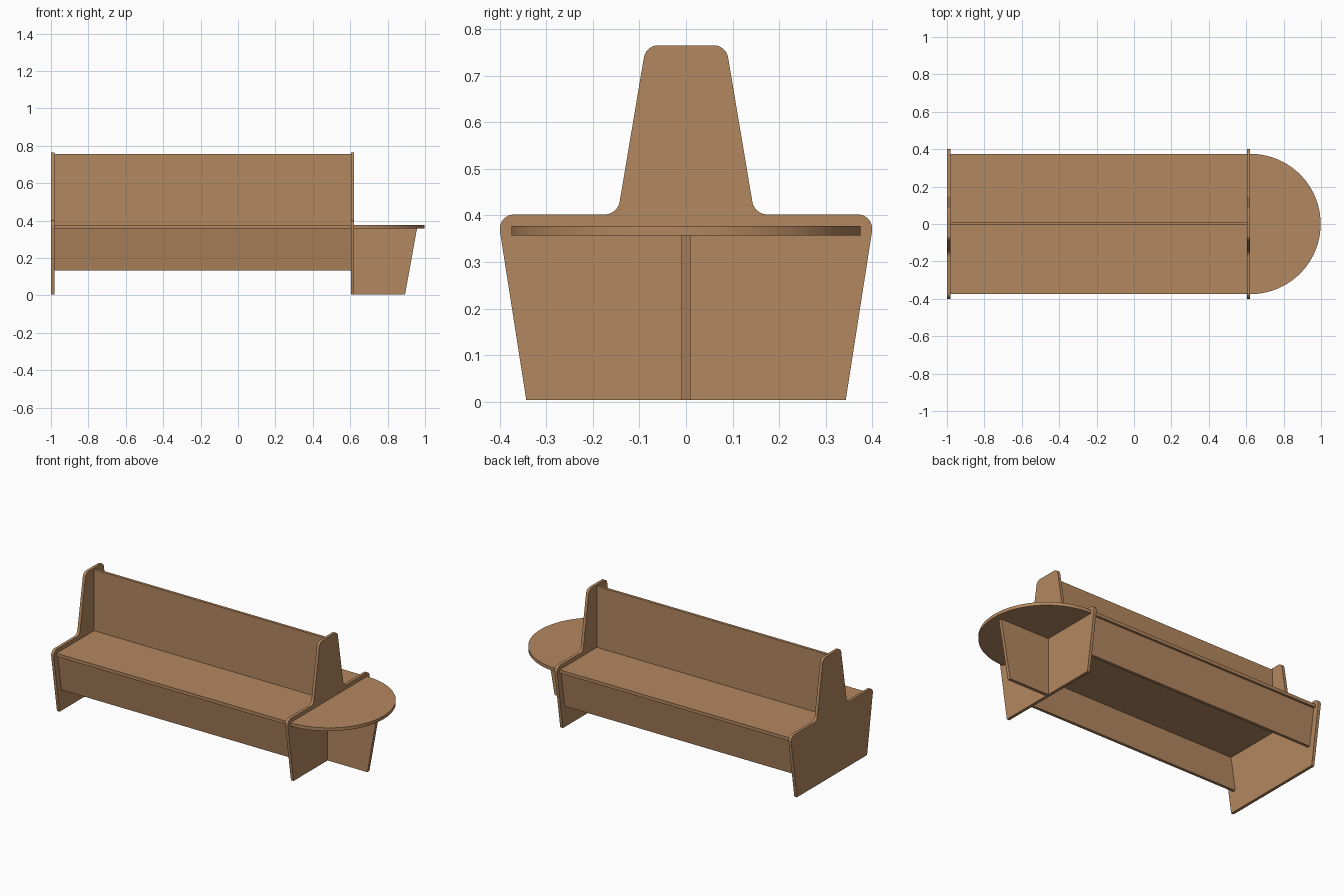
import bpy, bmesh, math
from mathutils import Vector

if "Cube" in bpy.data.objects:
    bpy.data.objects.remove(bpy.data.objects["Cube"])

wood = bpy.data.materials.new("warm wood")
wood.diffuse_color = (0.45, 0.243, 0.116, 1)
wood.use_nodes = True
wood.node_tree.nodes["Principled BSDF"].inputs["Base Color"].default_value = wood.diffuse_color


def extrude(name, outline, axis, lo, hi):
    """Extrude a 2D outline along an axis: x (outline y,z), y (x,z) or z (x,y)."""
    place = {"x": lambda a, b, t: (t, a, b),
             "y": lambda a, b, t: (a, t, b),
             "z": lambda a, b, t: (a, b, t)}[axis]
    bm = bmesh.new()
    low = [bm.verts.new(place(a, b, lo)) for a, b in outline]
    high = [bm.verts.new(place(a, b, hi)) for a, b in outline]
    bm.faces.new(low)
    bm.faces.new(high)
    n = len(outline)
    for i in range(n):
        j = (i + 1) % n
        bm.faces.new((low[i], low[j], high[j], high[i]))
    bmesh.ops.recalc_face_normals(bm, faces=bm.faces)
    mesh = bpy.data.meshes.new(name)
    bm.to_mesh(mesh)
    bm.free()
    mesh.materials.append(wood)
    mesh.shade_smooth()
    mesh.set_sharp_from_angle(angle=math.radians(30))
    obj = bpy.data.objects.new(name, mesh)
    bpy.context.collection.objects.link(obj)
    return obj


def rounded(corners, steps=8):
    """Replace each (x, y, radius) corner with a tangent arc."""
    out = []
    for i, (x, y, r) in enumerate(corners):
        p = Vector((x, y))
        if r == 0:
            out.append((x, y))
            continue
        a = (Vector(corners[i - 1][:2]) - p).normalized()
        b = (Vector(corners[(i + 1) % len(corners)][:2]) - p).normalized()
        half = a.angle(b) / 2
        c = p + (a + b).normalized() * (r / math.sin(half))
        s, e = p + a * (r / math.tan(half)) - c, p + b * (r / math.tan(half)) - c
        sweep = s.angle(e)
        for k in range(steps + 1):
            t = k / steps
            q = c + (s * math.sin((1 - t) * sweep) + e * math.sin(t * sweep)) / math.sin(sweep)
            out.append((q.x, q.y))
    return out


# End panels: wide tapering base with a narrow raised back
right = [(0.343, 0.004, 0), (0.405, 0.402, 0.031), (0.147, 0.402, 0.033), (0.086, 0.765, 0.031)]
left = [(-y, z, r) for y, z, r in reversed(right)]
panel = rounded(right + left)
extrude("left_end_panel", panel, "x", -1.0, -0.982)
extrude("right_end_panel", panel, "x", 0.603, 0.621)

# Seat board and central backrest
X0, X1 = -0.982, 0.603
seat = [(-0.373, 0.357), (0.375, 0.357), (0.375, 0.377), (-0.373, 0.377)]
extrude("seat", seat, "x", X0, X1)
back = [(-0.006, 0.377), (0.011, 0.377), (0.011, 0.755), (-0.006, 0.755)]
extrude("backrest", back, "x", X0, X1)

# Slanted aprons under both seat edges
for name, s in (("front_apron", -1), ("back_apron", 1)):
    apron = [(s * 0.361, 0.357), (s * 0.326, 0.133), (s * 0.308, 0.133), (s * 0.343, 0.357)]
    extrude(name, apron, "x", X0, X1)

# Half round side table and its upright support
disc = [(0.622 + 0.376 * math.cos(t), 0.375 * math.sin(t))
        for t in (math.pi * (i / 48 - 0.5) for i in range(49))]
extrude("side_table_top", [(0.621, -0.375)] + disc[1:-1] + [(0.621, 0.375)], "z", 0.357, 0.377)
support = [(0.621, 0.004), (0.893, 0.004), (0.957, 0.357), (0.621, 0.357)]
extrude("side_table_support", support, "y", -0.01, 0.01)
